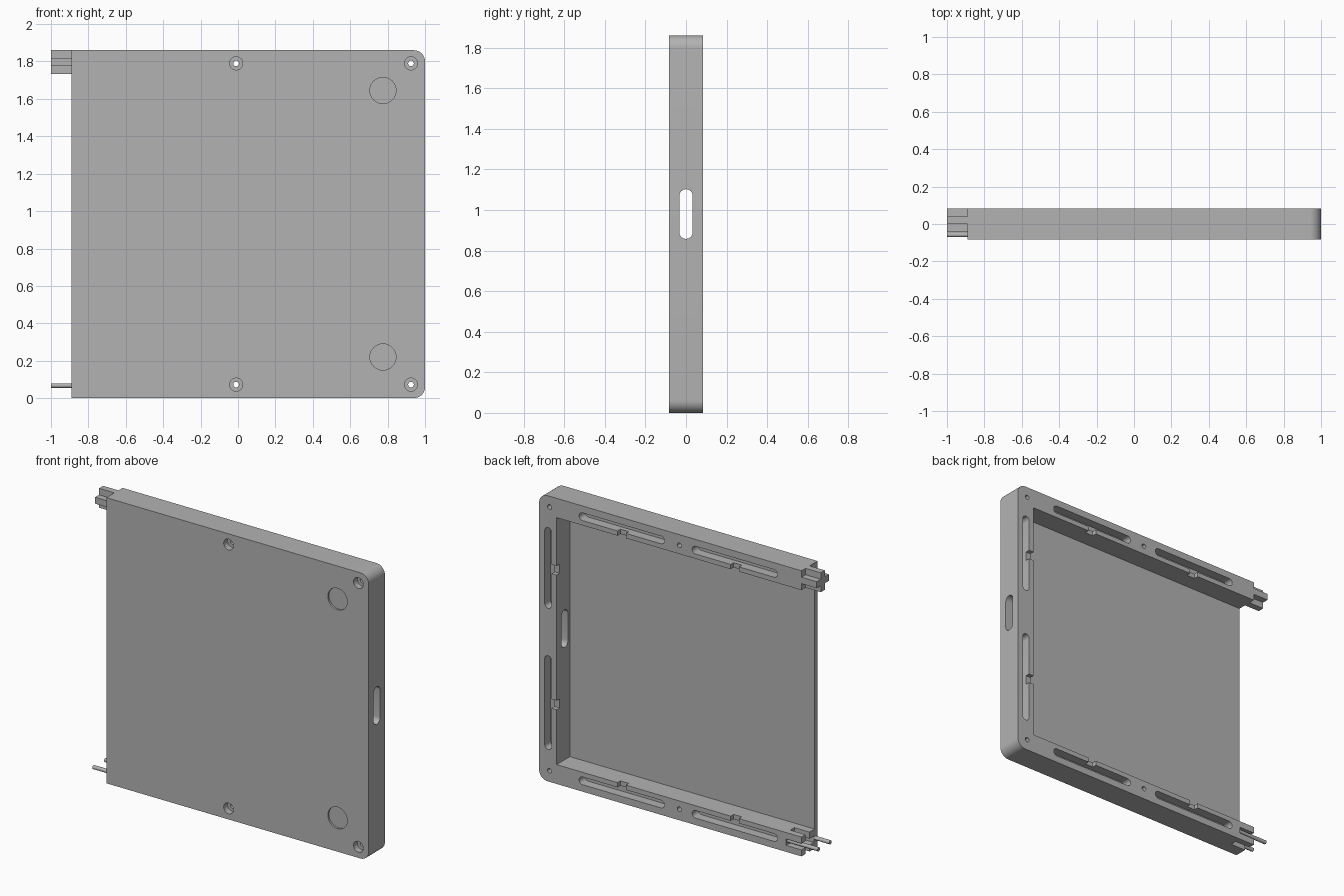
import bpy, bmesh, math
from mathutils import Vector, Matrix

cube = bpy.data.objects.get("Cube")
if cube:
    bpy.data.objects.remove(cube)

grey = bpy.data.materials.new("plain_grey")
grey.use_nodes = True
GREY = (0.45, 0.45, 0.45, 1)
grey.diffuse_color = GREY
grey.node_tree.nodes["Principled BSDF"].inputs["Base Color"].default_value = GREY

LEFT, RIGHT, TOP = -0.89, 1.0, 1.86
FRONT, BACK = -0.083, 0.083
WALL, FLOOR, ARM = 0.126, 0.03, 0.042
MID_Y = BACK - WALL / 2


def prism(name, outline, depth):
    """Closed outline of 3D points, swept along the depth vector."""
    bm = bmesh.new()
    face = bm.faces.new([bm.verts.new(p) for p in outline])
    swept = bmesh.ops.extrude_face_region(bm, geom=[face])
    verts = [g for g in swept["geom"] if isinstance(g, bmesh.types.BMVert)]
    bmesh.ops.translate(bm, verts=verts, vec=Vector(depth))
    bmesh.ops.recalc_face_normals(bm, faces=bm.faces)
    mesh = bpy.data.meshes.new(name)
    bm.to_mesh(mesh)
    bm.free()
    mesh.materials.append(grey)
    obj = bpy.data.objects.new(name, mesh)
    bpy.context.collection.objects.link(obj)
    return obj


def box(name, x0, x1, y0, y1, z0, z1):
    return prism(name, [(x0, y0, z0), (x1, y0, z0), (x1, y0, z1), (x0, y0, z1)], (0, y1 - y0, 0))


def arc(cx, cz, r, start, end, steps=12):
    angles = [math.radians(start + (end - start) * i / steps) for i in range(steps + 1)]
    return [(cx + r * math.cos(a), cz + r * math.sin(a)) for a in angles]


def disc(name, x, z, r, y0, y1):
    ring = arc(x, z, r, 0, 360, 32)[:-1]
    return prism(name, [(u, y0, v) for u, v in ring], (0, y1 - y0, 0))


def stadium(length, width):
    """Upright slot outline centred on the origin."""
    r, h = width / 2, (length - width) / 2
    return arc(0, h, r, 0, 180) + arc(0, -h, r, 180, 360)


def plus(name, x0, x1, cy, cz, size, arm):
    s, a = size / 2, arm / 2
    pts = [(a, a), (a, s), (-a, s), (-a, a), (-s, a), (-s, -a),
           (-a, -a), (-a, -s), (a, -s), (a, -a), (s, -a), (s, a)]
    return prism(name, [(x0, cy + u, cz + v) for u, v in pts], (x1 - x0, 0, 0))


# Main panel, rounded on its left-hand corners
R = 0.06
profile = [(LEFT, 0)] + arc(RIGHT - R, R, R, -90, 0) + arc(RIGHT - R, TOP - R, R, 0, 90) + [(LEFT, TOP)]
panel = prism("panel_frame", [(x, FRONT, z) for x, z in profile], (0, BACK - FRONT, 0))


def cut(cutter):
    cutter.hide_render = True
    mod = panel.modifiers.new("cut", 'BOOLEAN')
    mod.operation, mod.solver, mod.object = 'DIFFERENCE', 'EXACT', cutter
    bpy.context.view_layer.objects.active = panel
    bpy.ops.object.modifier_apply(modifier=mod.name)
    bpy.data.objects.remove(cutter)


# Open tray inside the three walls
cut(box("tray_cut", LEFT - 0.1, RIGHT - WALL, FRONT + FLOOR, BACK + 0.1, WALL, TOP - WALL))

# Screw holes with counterbores
for x in (-0.01, 0.925):
    for z in (0.072, 1.79):
        cut(disc("counterbore_cut", x, z, 0.035, FRONT - 0.05, FRONT + 0.04))
        cut(disc("screw_cut", x, z, 0.015, FRONT - 0.05, BACK + 0.05))

# Shallow round recesses on the front
for z in (0.22, 1.645):
    cut(disc("recess_cut", 0.775, z, 0.07, FRONT - 0.05, FRONT + 0.012))

# Cable slot through the side wall
cut(prism("side_slot_cut", [(0.8, y, z + 0.98) for y, z in stadium(0.245, 0.066)], (0.3, 0, 0)))

# Grooves in the back rim, each with a notch opening to the tray
DEPTH, HALF = 0.06, 0.03
for x in (-0.41, 0.405):
    for z, inward in ((0.07, 1), (TOP - 0.07, -1)):
        cut(prism("groove_cut", [(x + v, BACK - DEPTH, z + u) for u, v in stadium(0.615, 0.05)], (0, 0.1, 0)))
        lo, hi = sorted((z, z + inward * 0.09))
        cut(box("notch_cut", x - HALF, x + HALF, BACK - DEPTH / 2, BACK + 0.05, lo, hi))
for z, length in ((0.513, 0.61), (1.39, 0.525)):
    cut(prism("groove_cut", [(0.935 + u, BACK - DEPTH, z + v) for u, v in stadium(length, 0.05)], (0, 0.1, 0)))
    cut(box("notch_cut", 0.84, 0.935, BACK - DEPTH / 2, BACK + 0.05, z - HALF, z + HALF))

# Cross-shaped socket in the end of the lower wall
SOCKET = LEFT + 0.11
cut(plus("socket_cut", LEFT - 0.05, SOCKET, MID_Y, WALL / 2, WALL + 0.004, ARM))

# Cross-shaped tab on the end of the upper wall
plus("cross_tab", -1.0, LEFT, MID_Y, TOP - WALL / 2, WALL, ARM)

# Hinge pins at the lower wall
for name, y, inner in (("front_pin", -0.058, LEFT + 0.01), ("back_pin", 0.062, SOCKET + 0.01)):
    prism(name, [(-1.0, y + u, 0.067 + v) for u, v in arc(0, 0, 0.0125, 0, 360, 20)[:-1]], (inner + 1.0, 0, 0))

# Smooth the curved walls, keep the edges crisp
for obj in bpy.context.scene.objects:
    obj.select_set(obj.type == 'MESH')
bpy.ops.object.shade_smooth_by_angle(angle=math.radians(30))
